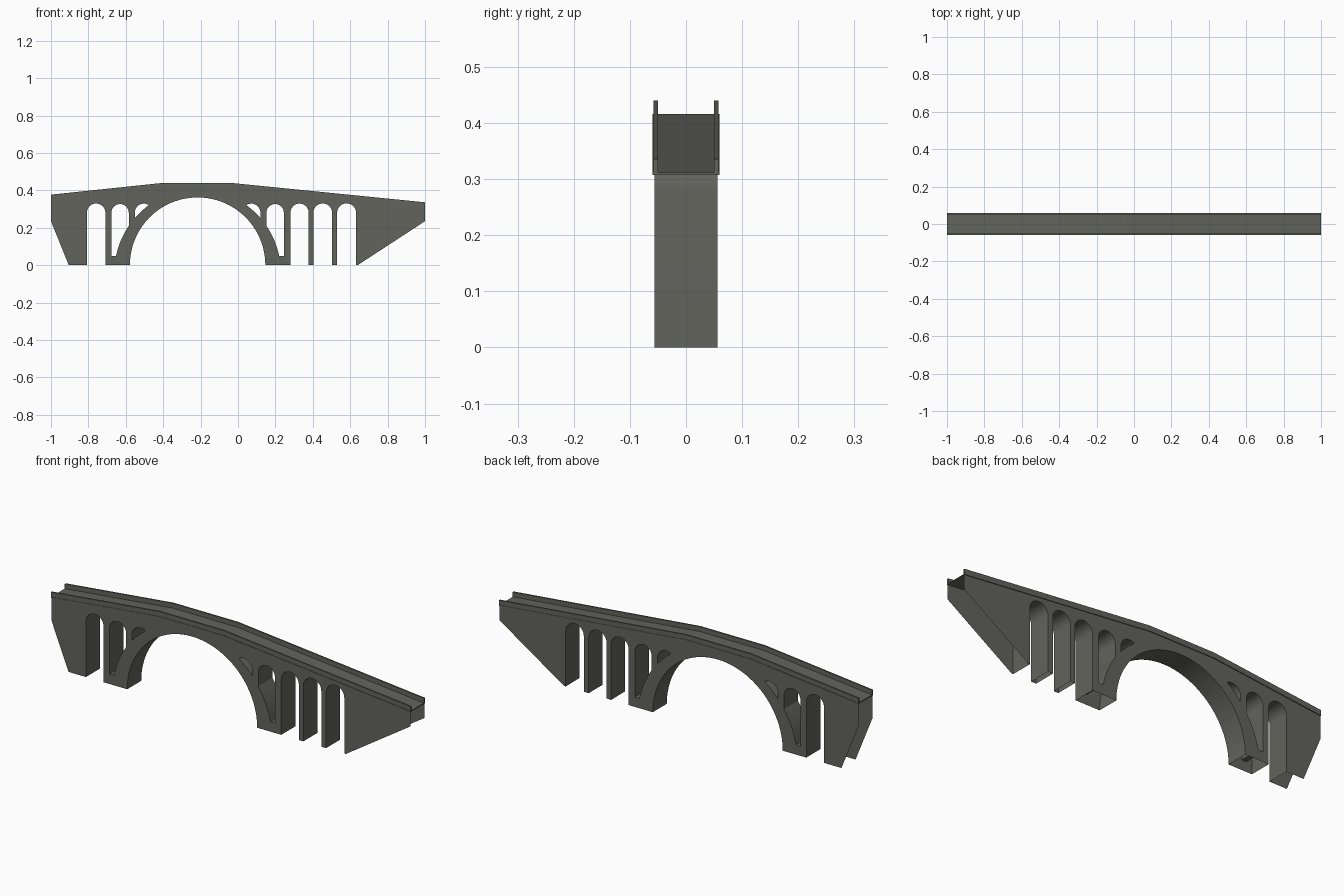
import bpy, bmesh, math

if "Cube" in bpy.data.objects:
    bpy.data.objects.remove(bpy.data.objects["Cube"])

# one flat concrete colour
mat = bpy.data.materials.new("dark concrete")
mat.diffuse_color = (0.125, 0.125, 0.11, 1)
mat.use_nodes = True
mat.node_tree.nodes["Principled BSDF"].inputs["Base Color"].default_value = mat.diffuse_color

W = 0.056                       # half width of the body
C, R = -0.216, 0.362            # main arch centre x and radius
RING_Z, RING_R = -0.04, 0.445   # outer edge of the arch ring
SPRING = 0.28                   # springing height of the small arches
TOP = [(-1, 0.377), (-0.4, 0.44), (-0.04, 0.44), (1, 0.336)]  # parapet top line


def finish(bm, name):
    me = bpy.data.meshes.new(name)
    bm.to_mesh(me)
    bm.free()
    ob = bpy.data.objects.new(name, me)
    bpy.context.collection.objects.link(ob)
    me.materials.append(mat)
    bpy.ops.object.select_all(action='DESELECT')
    ob.select_set(True)
    bpy.context.view_layer.objects.active = ob
    bpy.ops.object.shade_smooth_by_angle(angle=math.radians(30))
    return ob


def arc(cx, cz, r, a0, a1, n):
    return [(cx + r * math.cos(math.radians(a0 + (a1 - a0) * i / n)),
             cz + r * math.sin(math.radians(a0 + (a1 - a0) * i / n))) for i in range(n + 1)]


def opening(x0, x1):
    """Round-headed opening that reaches the ground, left to right."""
    r = (x1 - x0) / 2
    return [(x0, 0)] + arc(x0 + r, SPRING, r, 180, 0, 16) + [(x1, 0)]


def ring_x(z):
    return C - math.sqrt(RING_R ** 2 - (z - RING_Z) ** 2)


def ring_z(x):
    return RING_Z + math.sqrt(RING_R ** 2 - (x - C) ** 2)


# closed openings beside the main arch (left side, mirrored about the arch)
x0, x1 = -0.677, -0.584
zt = ring_z(x1)
window = [(x0, 0.05)] + [(ring_x(0.05 + (zt - 0.05) * i / 8), 0.05 + (zt - 0.05) * i / 8) for i in range(9)]
window += arc((x0 + x1) / 2, SPRING, (x1 - x0) / 2, 0, 180, 16)
head = [p for p in arc(-0.503, SPRING, 0.049, 180, 0, 24)
        if math.hypot(p[0] - C, p[1] - RING_Z) > RING_R]
xa, xb = head[0][0], head[-1][0] + 0.001
spandrel = head + [(xb + (xa - xb) * i / 8, ring_z(xb + (xa - xb) * i / 8)) for i in range(9)]
holes = [window, spandrel] + [[(2 * C - x, z) for x, z in h] for h in (window, spandrel)]

# bridge body: hollow shell, open below and at the ends, with lined openings
lined = [opening(-0.808, -0.709),
         arc(C, 0, R, 180, 0, 56),
         opening(0.28, 0.378), opening(0.403, 0.503), opening(0.53, 0.631)]
outline = [(-1, 0.235), (-0.905, 0)]
linings = []
for part in lined:
    linings.append(range(len(outline), len(outline) + len(part) - 1))
    outline += part
outline += [(0.64, 0), (1, 0.235)] + [(x, z - 0.028) for x, z in reversed(TOP)]

bm = bmesh.new()
walls = []
for y in (-W, W):
    loops, edges = [], []
    for pts in [outline] + holes:
        vs = [bm.verts.new((x, y, z)) for x, z in pts]
        edges += [bm.edges.new((vs[i - 1], vs[i])) for i in range(len(vs))]
        loops.append(vs)
    bmesh.ops.triangle_fill(bm, edges=edges, use_beauty=True, use_dissolve=False,
                            normal=(0, 1 if y > 0 else -1, 0))
    walls.append(loops)
front, back = walls
for rng in linings:
    for i in rng:
        bm.faces.new((front[0][i], front[0][i + 1], back[0][i + 1], back[0][i]))
for f, b in zip(front[1:], back[1:]):
    for i in range(len(f)):
        bm.faces.new((f[i - 1], f[i], b[i], b[i - 1]))
bmesh.ops.remove_doubles(bm, verts=bm.verts, dist=1e-5)
bmesh.ops.recalc_face_normals(bm, faces=bm.faces)
finish(bm, "bridge_body")


def strip(name, y0, y1, low, high):
    """Bar following the road line, between two depths below the parapet top."""
    bm = bmesh.new()
    rows = [[bm.verts.new((x, y, z - d)) for y, d in
             ((y0, low), (y1, low), (y1, high), (y0, high))] for x, z in TOP]
    for a, b in zip(rows, rows[1:]):
        for i in range(4):
            bm.faces.new((a[i - 1], a[i], b[i], b[i - 1]))
    bm.faces.new(rows[0])
    bm.faces.new(rows[-1])
    bmesh.ops.recalc_face_normals(bm, faces=bm.faces)
    ob = finish(bm, name)
    ob.data.shade_flat()


# road slab with projecting edges, and the two parapets
strip("road_deck", -0.06, 0.06, 0.029, 0.024)
strip("front_parapet", -0.058, -0.05, 0.024, 0)
strip("back_parapet", 0.05, 0.058, 0.024, 0)
